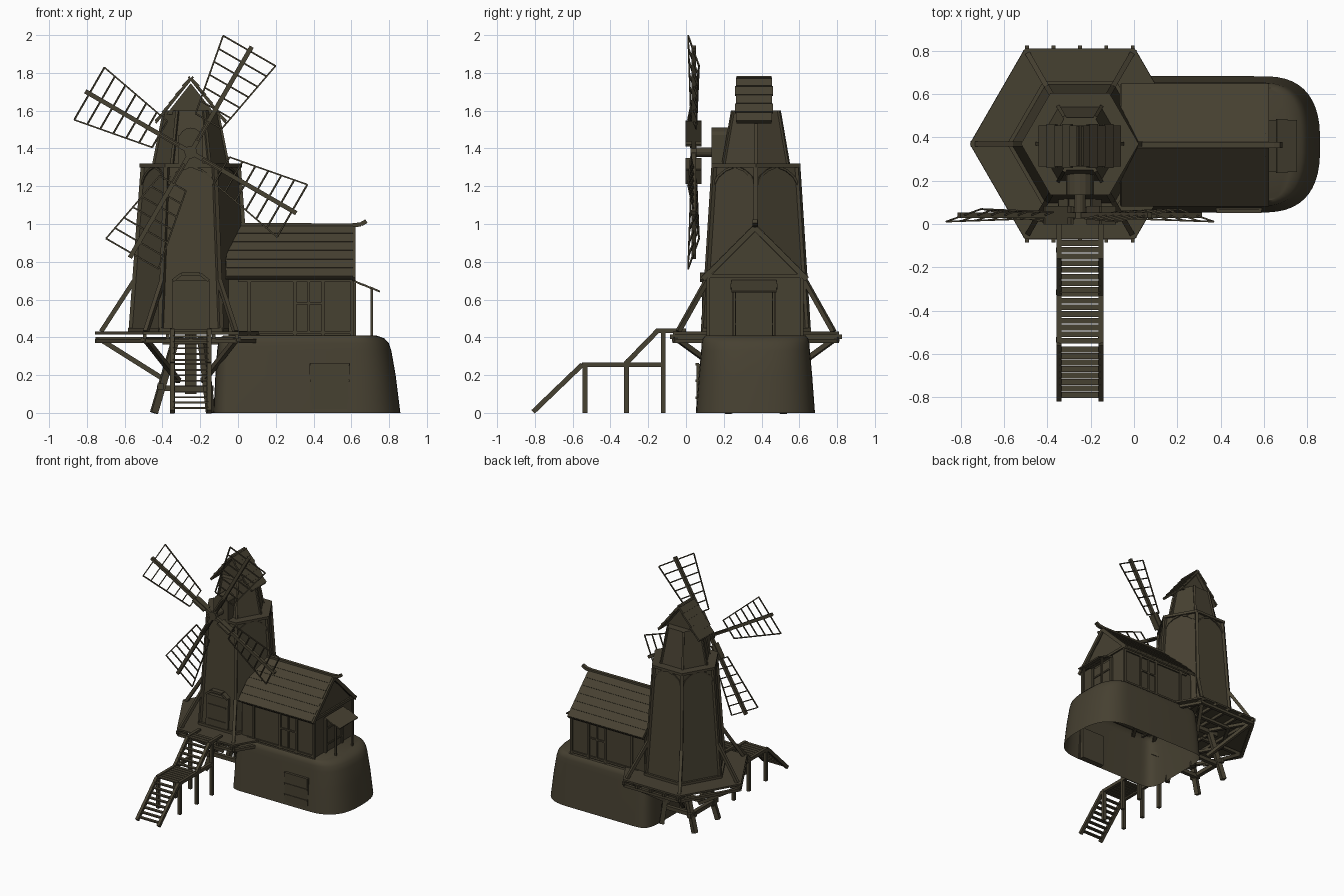
import bpy, bmesh, math
from mathutils import Vector, Matrix

if "Cube" in bpy.data.objects:
    bpy.data.objects.remove(bpy.data.objects["Cube"])

wood = bpy.data.materials.new("dark weathered brown")
wood.diffuse_color = (0.062, 0.052, 0.031, 1)
wood.use_nodes = True
wood.node_tree.nodes["Principled BSDF"].inputs["Base Color"].default_value = wood.diffuse_color
CX, CY = -0.25, 0.37            # tower axis


def finish(name, bm, smooth=False):
    bmesh.ops.recalc_face_normals(bm, faces=bm.faces)
    me = bpy.data.meshes.new(name)
    bm.to_mesh(me)
    bm.free()
    ob = bpy.data.objects.new(name, me)
    bpy.context.collection.objects.link(ob)
    me.materials.append(wood)
    if smooth:
        bpy.context.view_layer.objects.active = ob
        ob.select_set(True)
        bpy.ops.object.shade_smooth_by_angle(angle=math.radians(40))
        ob.select_set(False)


def bar(bm, a, b, w=0.025, h=None, up='Z'):
    a, b = Vector(a), Vector(b)
    d = b - a
    m = Matrix.Translation((a + b) / 2) @ d.to_track_quat('Y', up).to_matrix().to_4x4()
    bmesh.ops.create_cube(bm, size=1, matrix=m @ Matrix.Diagonal((w, d.length, h or w, 1)))


def box(bm, x0, x1, y0, y1, z0, z1):
    m = Matrix.Translation(((x0 + x1) / 2, (y0 + y1) / 2, (z0 + z1) / 2))
    bmesh.ops.create_cube(bm, size=1, matrix=m @ Matrix.Diagonal((x1 - x0, y1 - y0, z1 - z0, 1)))


def loft(bm, rings, bottom=True):
    vs = [[bm.verts.new(p) for p in r] for r in rings]
    n = len(vs[0])
    for a, b in zip(vs, vs[1:]):
        for i in range(n):
            bm.faces.new((a[i], a[(i + 1) % n], b[(i + 1) % n], b[i]))
    bm.faces.new(vs[-1])
    if bottom:
        bm.faces.new(vs[0])


def hx(r, k, z):
    a = math.radians(60 * k)
    return Vector((CX + r * math.cos(a), CY + r * math.sin(a), z))


def hexring(r, z):
    return [hx(r, k, z) for k in range(6)]


# rounded stone base, open underneath
def base_ring(z, ix, iy):
    pts = []
    for i in range(48):
        a = 2 * math.pi * (i + 0.5) / 48
        c, s = math.cos(a), math.sin(a)
        e, x0, rx = (0.75, 0.58, 0.28 - ix) if c > 0 else (0.4, 0.05, 0.18 - ix * 0.4)
        x = x0 + math.copysign(abs(c) ** e * rx, c)
        pts.append((x, 0.368 + math.copysign(abs(s) ** e * (0.315 - iy), s), z))
    return pts


bm = bmesh.new()
loft(bm, [base_ring(*t) for t in ((0, 0, 0), (0.2, 0.025, 0.015), (0.33, 0.048, 0.027),
     (0.37, 0.062, 0.03), (0.395, 0.085, 0.036), (0.41, 0.13, 0.05))], bottom=False)
finish("stone_base", bm, True)

# plank door in the base
bm = bmesh.new()
box(bm, 0.385, 0.585, 0.055, 0.1, 0, 0.255)
for x in (0.385, 0.585):
    bar(bm, (x, 0.06, 0), (x, 0.07, 0.26), 0.014)
for z in (0.08, 0.17, 0.257):
    box(bm, 0.38, 0.59, 0.05, 0.07, z - 0.006, z + 0.006)
finish("base_door", bm)

# tower body, corner posts and rims
bm = bmesh.new()
loft(bm, [hexring(0.318, 0.42), hexring(0.252, 1.31)])
finish("tower_body", bm)
bm = bmesh.new()
loft(bm, [hexring(0.272, 1.3), hexring(0.272, 1.32)])
for k in range(6):
    bar(bm, hx(0.318, k, 0.43), hx(0.253, k, 1.31), 0.024)
    bar(bm, hx(0.325, k, 0.44), hx(0.325, k + 1, 0.44), 0.02)
    for p, q in ((k, k + 1), (k + 1, k)):      # arched brackets under the rim
        prev = hx(0.262, p, 1.2)
        for t, z in ((0.1, 1.25), (0.28, 1.285), (0.45, 1.3)):
            nxt = hx(0.257, p, z).lerp(hx(0.257, q, z), t)
            bar(bm, prev, nxt, 0.012)
            prev = nxt
finish("tower_trim", bm)

# tower front door with arched head
bm = bmesh.new()
box(bm, -0.335, -0.165, 0.085, 0.16, 0.43, 0.7)
for x in (-0.34, -0.16):
    bar(bm, (x, 0.09, 0.42), (x, 0.1, 0.7), 0.02)
arch = [(-0.345, 0.7), (-0.3, 0.735), (-0.2, 0.735), (-0.155, 0.7)]
for p, q in zip(arch, arch[1:]):
    bar(bm, (p[0], 0.1, p[1]), (q[0], 0.1, q[1]), 0.05, 0.016)
for z in (0.5, 0.62):
    box(bm, -0.33, -0.17, 0.08, 0.09, z - 0.006, z + 0.006)
finish("tower_door", bm)

# cap: upper hexagon, gable and shingled roof
bm = bmesh.new()
loft(bm, [hexring(0.198, 1.31), hexring(0.14, 1.6)])
for k in range(6):
    bar(bm, hx(0.198, k, 1.31), hx(0.14, k, 1.6), 0.016)
loft(bm, [[(CX - 0.13, y, 1.58), (CX + 0.13, y, 1.58), (CX, y, 1.745)] for y in (0.29, 0.43)])
finish("cap_body", bm)
bm = bmesh.new()
for s in (-1, 1):
    bar(bm, (CX - s * 0.012, 0.36, 1.78), (CX + s * 0.185, 0.36, 1.535), 0.185, 0.01)
    for i in range(5):
        t = i / 5
        a = Vector((CX + s * 0.18 * t, 0.36, 1.772 - 0.23 * t))
        bar(bm, a, a + Vector((s * 0.042, 0, -0.044)), 0.19 + 0.012 * (i % 2), 0.014)
finish("cap_roof", bm)

# axle housing and axle
bm = bmesh.new()
box(bm, CX - 0.065, CX + 0.065, 0.135, 0.28, 1.31, 1.47)
loft(bm, [[(CX + 0.065 * math.cos(a), y, 1.445 + 0.065 * math.sin(a))
     for a in [math.pi * i / 8 for i in range(9)]] for y in (0.135, 0.28)])
finish("axle_housing", bm)
bm = bmesh.new()
rot = Matrix.Rotation(math.pi / 2, 4, 'X')
for y, r, d in ((0.11, 0.026, 0.15), (0.04, 0.034, 0.03)):
    bmesh.ops.create_cone(bm, cap_ends=True, segments=12, radius1=r, radius2=r, depth=d,
                          matrix=Matrix.Translation((CX, y, 1.38)) @ rot)
finish("axle", bm)

# four pitched lattice sails
for n in range(4):
    ang = math.radians(60 + 90 * n)
    c, s = math.cos(ang), math.sin(ang)

    def P(u, v):
        return Vector((CX + u * c - v * s, 0.04 - v * 0.18, 1.38 + u * s + v * c))
    bm = bmesh.new()
    bar(bm, P(0, 0), P(0.645, 0), 0.024)
    bar(bm, P(0.07, 0), P(0.19, 0), 0.085, 0.012, 'Z')
    for sd in (-1, 1):
        bar(bm, P(0.19, 0.08 * sd), P(0.62, 0.16 * sd), 0.008)
    for i in range(7):
        u = 0.19 + 0.43 * i / 6
        w = 0.08 + 0.08 * i / 6
        bar(bm, P(u, -w), P(u, w), 0.008)
    finish("sail_%d" % (n + 1), bm)

# gallery deck, joists, ring beams and braces
bm = bmesh.new()
loft(bm, [hexring(0.508, 0.416), hexring(0.508, 0.43)])
finish("gallery_deck", bm)
bm = bmesh.new()
for i in range(5):
    x = CX + (i - 2) * 0.122
    bar(bm, (x, -0.085, 0.404), (x, 0.825, 0.404), 0.018, 0.024)
for k in range(6):
    bar(bm, hx(0.495, k, 0.38), hx(0.495, k + 1, 0.38), 0.025, 0.022)
    bar(bm, hx(0.3, k, 0.38), hx(0.3, k + 1, 0.38), 0.025, 0.022)
    if k:
        bar(bm, hx(0.505, k, 0.39), hx(0.1, k, 0.39), 0.025)
        bar(bm, hx(0.48, k, 0.39), hx(0.13, k, 0.17), 0.026)
        bar(bm, hx(0.475, k, 0.43), hx(0.3, k, 0.7), 0.024)
finish("gallery_beams", bm)

# trestle below the tower
bm = bmesh.new()
for y in (0.25, 0.49):
    o = 0.03 if y > CY else -0.03
    for x0, x1 in ((-0.445, -0.33), (-0.145, -0.19)):
        bar(bm, (x0, y + o, 0), (x1, y, 0.39), 0.036)
    bar(bm, (-0.43, y, 0.13), (-0.13, y, 0.13), 0.03)
    bar(bm, (-0.4, y, 0.38), (-0.1, y, 0.38), 0.035)
bar(bm, (-0.41, 0.19, 0.14), (-0.41, 0.55, 0.14), 0.032)
bar(bm, (CX, CY, 0.1), (CX, CY, 0.42), 0.06)
finish("trestle", bm)

# stairs: two flights with a landing
bm = bmesh.new()
for x in (-0.347, -0.153):
    path = [(-0.81, 0.005), (-0.55, 0.255), (-0.12, 0.255)]
    for p, q in zip(path, path[1:]):
        bar(bm, (x, *p), (x, *q), 0.024, 0.026)
    bar(bm, (x, -0.32, 0.26), (x, -0.15, 0.435), 0.024, 0.026)
    bar(bm, (x, -0.16, 0.435), (x, 0.0, 0.435), 0.024, 0.022)
    for y, z in ((-0.535, 0.25), (-0.315, 0.25), (-0.12, 0.43)):
        bar(bm, (x, y, 0), (x, y, z), 0.025)
finish("stair_frame", bm)
bm = bmesh.new()
steps = [(-0.79 + 0.03 * i, 0.025 + 0.029 * i) for i in range(8)]
steps += [(-0.54 + 0.031 * i, 0.258) for i in range(8)]
steps += [(-0.305 + 0.031 * i, 0.28 + 0.031 * i) for i in range(5)]
steps += [(-0.15 + 0.031 * i, 0.436) for i in range(3)]
for y, z in steps:
    box(bm, -0.345, -0.155, y - 0.013, y + 0.013, z - 0.005, z + 0.005)
finish("stair_treads", bm)

# house walls with gable
bm = bmesh.new()
prof = [(0.12, 0.4), (0.61, 0.4), (0.61, 0.715), (0.365, 0.96), (0.12, 0.715)]
loft(bm, [[(x, y, z) for y, z in prof] for x in (-0.05, 0.605)])
finish("house_walls", bm)
bm = bmesh.new()
for y in (0.117, 0.613):
    for x in (0.06, 0.3, 0.45, 0.605):
        bar(bm, (x, y, 0.41), (x, y, 0.72), 0.018)
    for z in (0.425, 0.7):
        bar(bm, (0, y, z), (0.61, y, z), 0.016)
    bar(bm, (0.3, y, 0.58), (0.45, y, 0.58), 0.012)
    bar(bm, (0.375, y, 0.42), (0.375, y, 0.7), 0.012)
bar(bm, (0.607, 0.11, 0.725), (0.607, 0.62, 0.725), 0.02)
finish("house_timbers", bm)

# shingled house roof, gable boards and ridge
bm = bmesh.new()
for s in (-1, 1):
    bar(bm, (0.275, 0.365, 0.985), (0.275, 0.365 + s * 0.275, 0.71), 0.68, 0.014)
    for i in range(6):
        y, z = 0.365 + s * 0.046 * i, 0.993 - 0.046 * i
        bar(bm, (0.275, y, z), (0.275, y + s * 0.05, z - 0.044), 0.67, 0.012)
    bar(bm, (0.615, 0.365, 0.98), (0.615, 0.365 + s * 0.275, 0.708), 0.016, 0.028)
ridge = [(-0.05, 0.995), (0.6, 0.992), (0.65, 0.998), (0.68, 1.015)]
for p, q in zip(ridge, ridge[1:]):
    bar(bm, (p[0], 0.365, p[1]), (q[0], 0.365, q[1]), 0.026, 0.022)
finish("house_roof", bm)

# end door with canopy
bm = bmesh.new()
box(bm, 0.6, 0.615, 0.26, 0.46, 0.41, 0.68)
for y in (0.255, 0.465):
    bar(bm, (0.615, y, 0.41), (0.615, y, 0.69), 0.018)
    bar(bm, (0.708, y, 0.405), (0.708, y, 0.655), 0.013)
for z in (0.47, 0.6):
    box(bm, 0.61, 0.622, 0.265, 0.455, z - 0.006, z + 0.006)
for i in range(3):
    x = 0.615 + 0.043 * i
    bar(bm, (x, 0.36, 0.698 - 0.017 * i), (x + 0.05, 0.36, 0.676 - 0.017 * i), 0.24 + 0.01 * (i % 2), 0.01)
finish("end_door_canopy", bm)
